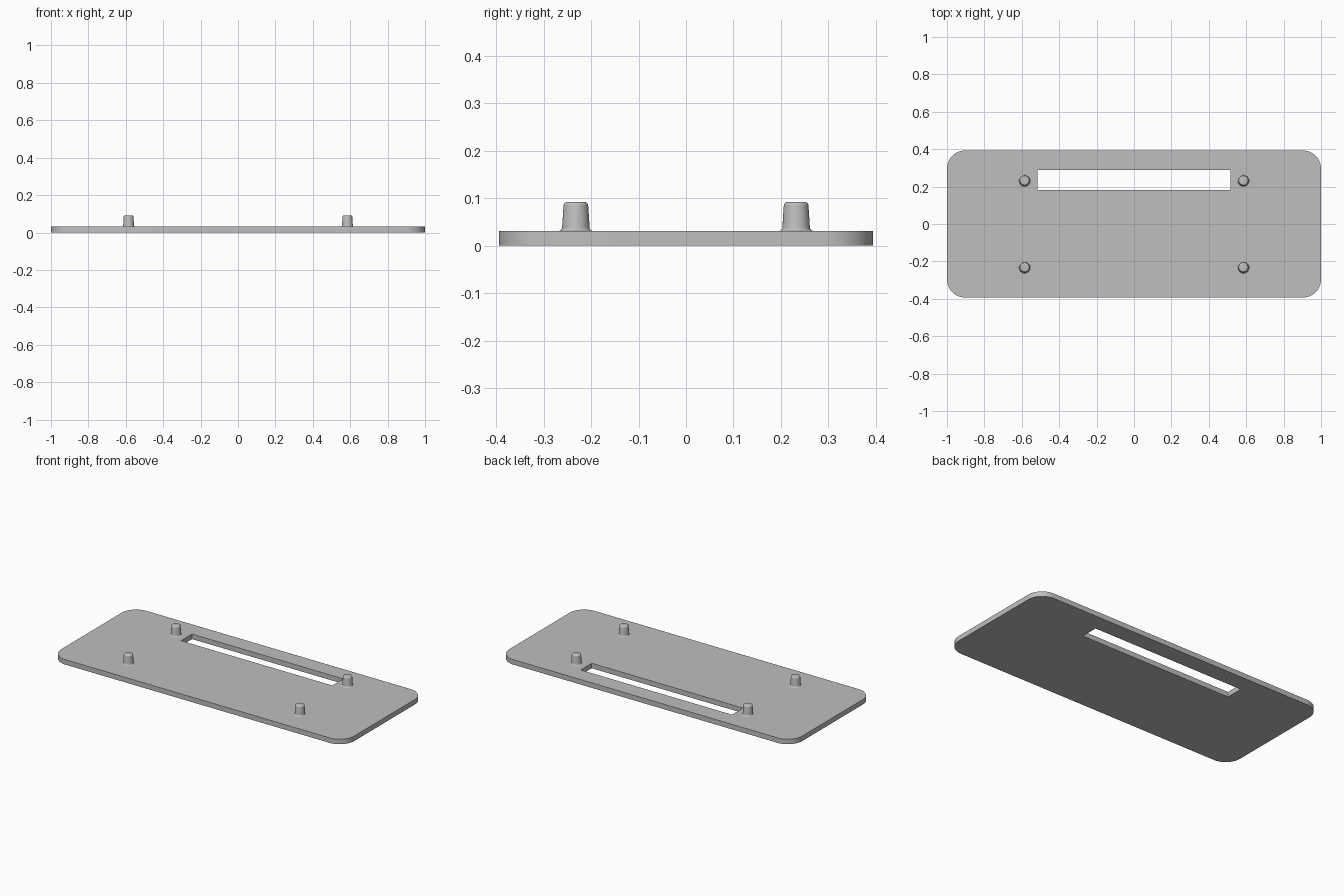
import bpy, bmesh
from math import sin, cos, pi, radians

cube = bpy.data.objects.get("Cube")
if cube:
    bpy.data.objects.remove(cube, do_unlink=True)

HALF_X, HALF_Y, THICK, CORNER = 1.0, 0.394, 0.031, 0.1
PEG_X, PEG_Y, PEG_TOP = 0.585, 0.232, 0.092

grey = bpy.data.materials.new("light grey")
grey.use_nodes = True
colour = (0.52, 0.52, 0.52, 1)
grey.diffuse_color = colour
grey.node_tree.nodes["Principled BSDF"].inputs["Base Color"].default_value = colour


def arc(cx, cy, r, start, end, steps):
    """Points along a circular arc, angles in degrees."""
    angles = [radians(start + (end - start) * i / steps) for i in range(steps + 1)]
    return [(cx + r * cos(a), cy + r * sin(a)) for a in angles]


def finish(bm, name):
    mesh = bpy.data.meshes.new(name)
    bm.to_mesh(mesh)
    bm.free()
    mesh.materials.append(grey)
    obj = bpy.data.objects.new(name, mesh)
    bpy.context.collection.objects.link(obj)
    bpy.ops.object.select_all(action="DESELECT")
    obj.select_set(True)
    bpy.context.view_layer.objects.active = obj
    return obj


# Base plate: rounded outline with a rectangular slot, thickened upwards
outline = []
for start, sx, sy in ((0, 1, 1), (90, -1, 1), (180, -1, -1), (270, 1, -1)):
    outline += arc(sx * (HALF_X - CORNER), sy * (HALF_Y - CORNER), CORNER, start, start + 90, 12)
slot = [(-0.516, 0.182), (0.516, 0.182), (0.516, 0.289), (-0.516, 0.289)]

bm = bmesh.new()
edges = []
for loop in (outline, slot):
    verts = [bm.verts.new((x, y, 0)) for x, y in loop]
    edges += [bm.edges.new((verts[i - 1], verts[i])) for i in range(len(verts))]
bmesh.ops.triangle_fill(bm, edges=edges, use_beauty=True, use_dissolve=False, normal=(0, 0, 1))
for face in bm.faces:
    face.normal_update()
    if face.normal.z < 0:
        face.normal_flip()
plate = finish(bm, "base_plate")
solid = plate.modifiers.new("thickness", "SOLIDIFY")
solid.thickness = THICK
solid.offset = 1
bpy.ops.object.modifier_apply(modifier=solid.name)
bpy.ops.object.shade_smooth_by_angle(angle=radians(30))

# Locating pegs: tapered, with a fillet at the foot and a rounded top rim
profile = arc(0.036, THICK + 0.007, 0.007, 270, 180, 5)
profile += arc(0.018, PEG_TOP - 0.008, 0.008, 0, 90, 5)
profile.append((0, PEG_TOP))

for side, sx in (("left", 1), ("right", -1)):
    for end, sy in (("front", -1), ("back", 1)):
        bm = bmesh.new()
        verts = [bm.verts.new((r, 0, z)) for r, z in profile]
        rim = [bm.edges.new(pair) for pair in zip(verts, verts[1:])]
        bmesh.ops.spin(bm, geom=verts + rim, cent=(0, 0, 0), axis=(0, 0, 1),
                       angle=2 * pi, steps=32, use_merge=True)
        bmesh.ops.remove_doubles(bm, verts=bm.verts, dist=0.0001)
        bmesh.ops.recalc_face_normals(bm, faces=bm.faces)
        # Keep the open shell facing outwards
        if max(bm.faces, key=lambda f: f.calc_center_median().z).normal.z < 0:
            bmesh.ops.reverse_faces(bm, faces=bm.faces)
        peg = finish(bm, f"{end}_{side}_peg")
        peg.location = (sx * PEG_X, sy * PEG_Y, 0)
        bpy.ops.object.shade_smooth_by_angle(angle=radians(35))
